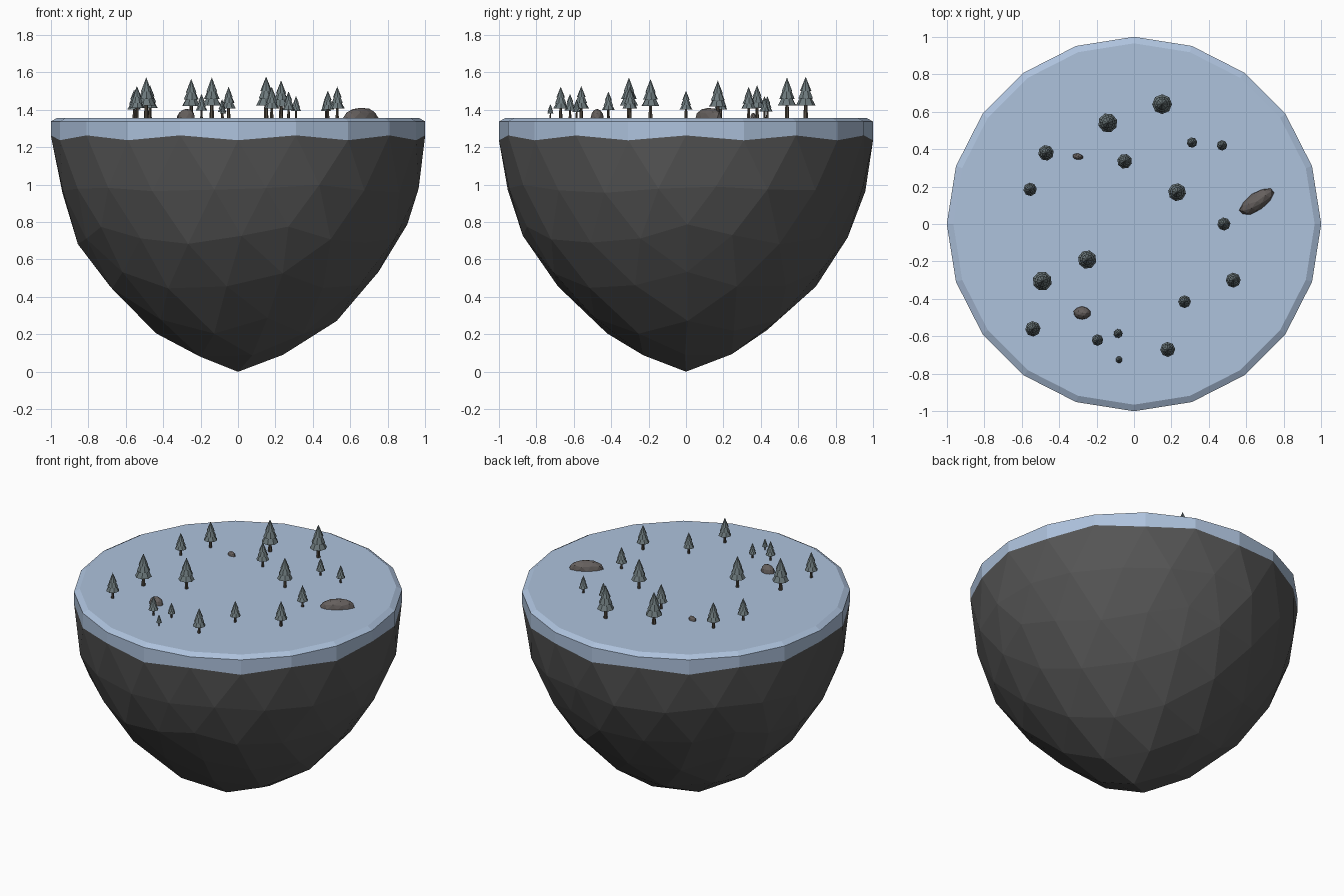
import bpy, bmesh, math, random
from mathutils import Matrix, Vector

if "Cube" in bpy.data.objects:
    bpy.data.objects.remove(bpy.data.objects["Cube"])

random.seed(4)
TOP = 1.357
RIM = 20


def material(name, rgb):
    m = bpy.data.materials.new(name)
    m.diffuse_color = (*rgb, 1)
    m.use_nodes = True
    m.node_tree.nodes["Principled BSDF"].inputs["Base Color"].default_value = m.diffuse_color
    return m


SNOW = material("snow", (0.42, 0.54, 0.72))
STONE = material("stone", (0.09, 0.09, 0.09))
BOULDER = material("boulder", (0.13, 0.115, 0.11))
NEEDLES = material("needles", (0.15, 0.19, 0.20))
BARK = material("bark", (0.08, 0.065, 0.05))


def to_mesh(bm, name, mat):
    bmesh.ops.recalc_face_normals(bm, faces=bm.faces)
    me = bpy.data.meshes.new(name)
    bm.to_mesh(me)
    bm.free()
    me.materials.append(mat)
    return me


def place(name, me, loc=(0, 0, 0), scale=(1, 1, 1), turn=0.0):
    ob = bpy.data.objects.new(name, me)
    ob.location, ob.scale, ob.rotation_euler = loc, scale, (0, 0, turn)
    bpy.context.collection.objects.link(ob)
    return ob


def rim_z(x, y):
    i = round(math.atan2(y, x) / (2 * math.pi / RIM))
    return 1.237 if i % 2 else 1.263


# rock underside: lower half of an icosphere pulled into a blunt cone
bm = bmesh.new()
bmesh.ops.create_icosphere(bm, subdivisions=3, radius=1,
                           matrix=Matrix.Rotation(math.pi, 4, 'Z'))
bmesh.ops.delete(bm, geom=[v for v in bm.verts if v.co.z > 0.001], context='VERTS')
for v in bm.verts:
    d = -v.co.z
    if d < 0.001:
        v.co.z = rim_z(v.co.x, v.co.y)
        continue
    v.co.z = 1.24 * max(1 - d, 0) ** 0.78
    if d < 0.999:
        v.co += Vector([random.uniform(-0.012, 0.012) for _ in range(3)])
    else:
        v.co.z = 0
place("island_rock", to_mesh(bm, "island_rock", STONE))

# snow cap: zigzag skirt, bevelled rim and flat top
bm = bmesh.new()
loops = []
for r, z in ((1.0, None), (1.0, 1.337), (0.965, TOP)):
    ring = []
    for i in range(RIM):
        a = 2 * math.pi * i / RIM
        x, y = r * math.cos(a), r * math.sin(a)
        ring.append(bm.verts.new((x, y, rim_z(x, y) if z is None else z)))
    loops.append(ring)
for lo, hi in zip(loops, loops[1:]):
    for i in range(RIM):
        j = (i + 1) % RIM
        bm.faces.new((lo[i], lo[j], hi[j], hi[i]))
bm.faces.new(loops[-1])
place("snow_cap", to_mesh(bm, "snow_cap", SNOW))

# shared tree meshes, sized for a crown radius of 1
bm = bmesh.new()
for k, (z0, z1, r0, r1) in enumerate(((1.25, 2.5, 1.0, 0.3),
                                      (1.95, 3.3, 0.8, 0.2),
                                      (2.7, 4.15, 0.58, 0.0))):
    bmesh.ops.create_cone(bm, cap_ends=True, segments=8, radius1=r0, radius2=r1,
                          depth=z1 - z0,
                          matrix=Matrix.Translation((0, 0, (z0 + z1) / 2))
                          @ Matrix.Rotation(k * math.pi / 8, 4, 'Z'))
crown = to_mesh(bm, "tree_crown", NEEDLES)
bm = bmesh.new()
bmesh.ops.create_cone(bm, cap_ends=True, segments=6, radius1=0.24, radius2=0.17,
                      depth=1.7, matrix=Matrix.Translation((0, 0, 0.75)))
trunk = to_mesh(bm, "tree_trunk", BARK)

# trees: x, y, crown radius
trees = [(0.15, 0.64, 0.053), (-0.14, 0.54, 0.052), (-0.47, 0.38, 0.042),
         (-0.05, 0.335, 0.04), (0.31, 0.435, 0.028), (0.47, 0.42, 0.028),
         (-0.555, 0.185, 0.036), (0.23, 0.17, 0.048), (0.48, 0.0, 0.035),
         (-0.25, -0.19, 0.05), (-0.49, -0.305, 0.052), (-0.54, -0.56, 0.041),
         (0.27, -0.415, 0.034), (0.53, -0.30, 0.04), (-0.195, -0.62, 0.031),
         (-0.085, -0.585, 0.024), (-0.08, -0.725, 0.018), (0.18, -0.67, 0.04)]
for n, (x, y, r) in enumerate(trees):
    turn = random.uniform(0, 1)
    place(f"tree_crown_{n}", crown, (x, y, TOP), (r, r, r), turn)
    place(f"tree_trunk_{n}", trunk, (x, y, TOP), (r, r, r), turn)

# half-buried boulders: x, y, half length, half width, height, turn
bm = bmesh.new()
bmesh.ops.create_icosphere(bm, subdivisions=2, radius=1)
for v in bm.verts:
    v.co *= random.uniform(0.95, 1.05)
boulder = to_mesh(bm, "boulder", BOULDER)
for n, (x, y, a, b, h, t) in enumerate(((0.655, 0.12, 0.105, 0.046, 0.056, 35),
                                        (-0.277, -0.475, 0.046, 0.034, 0.05, 0),
                                        (-0.30, 0.36, 0.028, 0.016, 0.028, -8))):
    place(f"boulder_{n}", boulder, (x, y, TOP), (a, b, h), math.radians(t))
